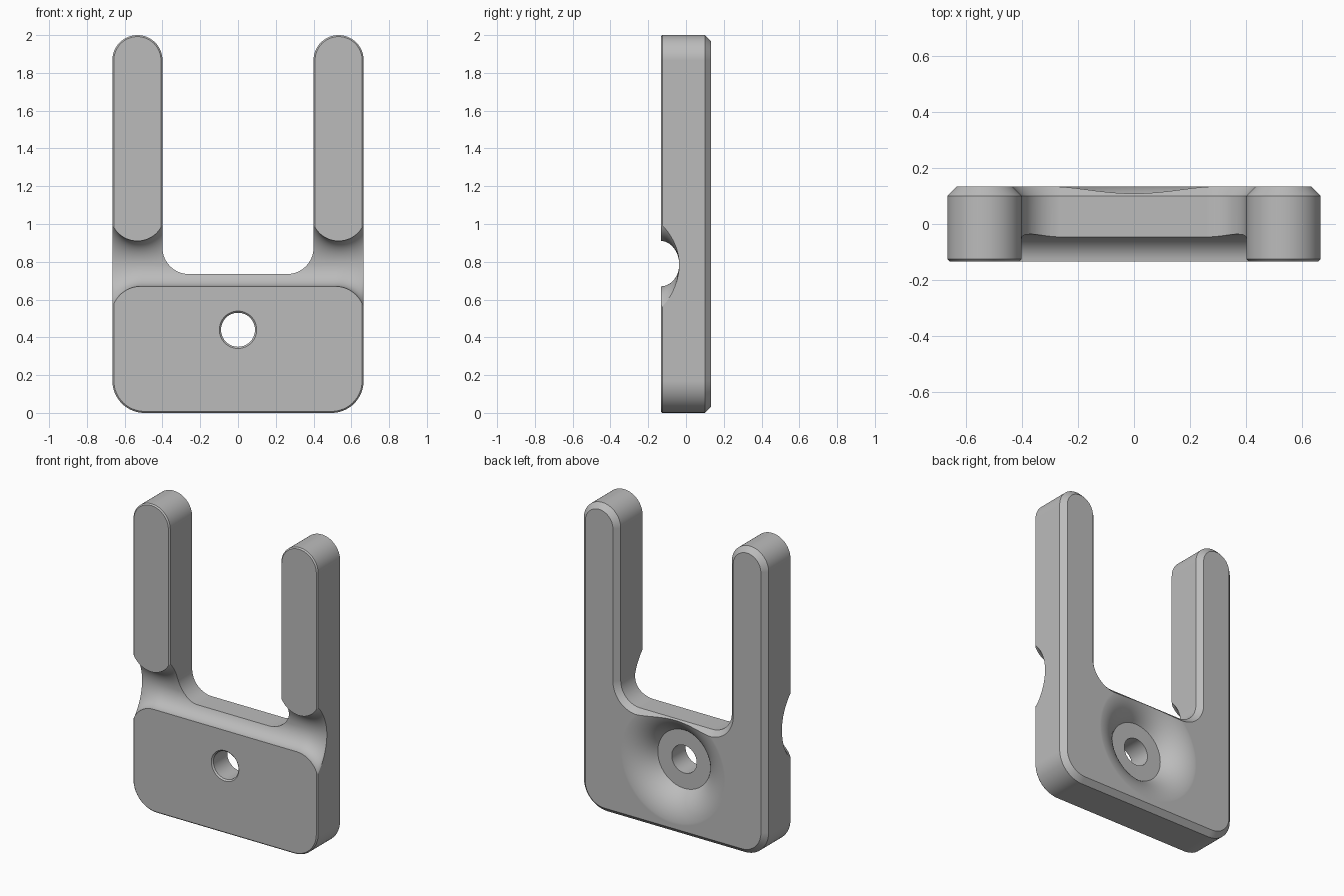
import bpy, bmesh
from math import sin, cos, pi, sqrt, radians

cube = bpy.data.objects.get("Cube")
if cube:
    bpy.data.objects.remove(cube, do_unlink=True)

HALF_W, GAP, FLOOR, TOP = 0.665, 0.40, 0.735, 2.0
FRONT, BACK = -0.133, 0.133
ARM_R = (HALF_W - GAP) / 2
ARM_X = GAP + ARM_R
CHAMFER, EDGE = 0.033, 0.008


def make_object(name, bm):
    bmesh.ops.recalc_face_normals(bm, faces=bm.faces)
    mesh = bpy.data.meshes.new(name)
    bm.to_mesh(mesh)
    bm.free()
    ob = bpy.data.objects.new(name, mesh)
    bpy.context.scene.collection.objects.link(ob)
    return ob


def loft(name, loops, closed=False):
    """Skin equal-length closed loops; cap the ends or join them into a ring."""
    bm = bmesh.new()
    rings = [[bm.verts.new(p) for p in loop] for loop in loops]
    n = len(rings[0])
    pairs = list(zip(rings, rings[1:])) + ([(rings[-1], rings[0])] if closed else [])
    for a, b in pairs:
        for i in range(n):
            j = (i + 1) % n
            bm.faces.new((a[i], a[j], b[j], b[i]))
    if not closed:
        bm.faces.new(rings[0])
        bm.faces.new(rings[-1])
    return make_object(name, bm)


def arc(cx, cz, r, a0, a1, steps):
    angles = [radians(a0 + (a1 - a0) * i / steps) for i in range(steps + 1)]
    return [(cx + r * cos(a), cz + r * sin(a)) for a in angles]


def outline(inset, y):
    """Fork outline, mirrored about x = 0, shrunk by inset."""
    corner, fillet = 0.17, 0.14
    half = arc(HALF_W - corner, corner, corner - inset, -90, 0, 16)
    half += arc(ARM_X, TOP - ARM_R, ARM_R - inset, 0, 180, 32)
    half += arc(GAP - fillet, FLOOR + fillet, fillet + inset, 0, -90, 16)
    points = half + [(-x, z) for x, z in reversed(half)]
    return [(x, y, z) for x, z in points]


# Fork plate: fine front edge, wide back chamfer
plate = loft("fork_plate", [
    outline(EDGE, FRONT), outline(0, FRONT + EDGE),
    outline(0, BACK - CHAMFER), outline(CHAMFER, BACK)])


# Front groove: flares around the pad ends and lower pad corners
def groove_section(x):
    mid, depth, steps = 0.785, 0.098, 24
    ax = min(abs(x), HALF_W)
    dx = max(ax, GAP) - ARM_X
    up = 1.0525 - sqrt(0.1425 ** 2 - dx ** 2) - mid
    cr = 0.155
    down = mid - (0.515 + sqrt(cr ** 2 - max(0, ax - 0.515) ** 2))
    loop = []
    for i in range(steps + 1):
        a = pi * i / steps
        size = up if a < pi / 2 else down
        power = 1 + 0.8 * min(1, max(0, (size - 0.125) / 0.09))
        loop.append((x, FRONT - 0.001 + depth * max(0, sin(a)) ** power,
                     mid + size * cos(a)))
    return loop + [(x, -0.3, loop[-1][2]), (x, -0.3, loop[0][2])]


arm_xs = [GAP + (HALF_W - GAP) * (1 - cos(pi * i / 28)) / 2 for i in range(29)]
right_xs = [0.2] + arm_xs + [0.75]
groove = loft("groove_cutter",
              [groove_section(x) for x in [-v for v in reversed(right_xs)] + right_xs])

# Back dish with rounded wall, flat seat and through hole
RIM, SEAT, DEEP, HOLE = 0.39, 0.19, 0.115, 0.09
run = RIM - SEAT
wall_r = (run ** 2 + DEEP ** 2) / (2 * DEEP)
profile = [(0.001, 0.3), (RIM, 0.3)]
for i in range(17):
    u = run * i / 16
    profile.append((RIM - u, BACK + 0.0004 - wall_r + sqrt(wall_r ** 2 - u ** 2)))
profile += [(HOLE, BACK - DEEP), (HOLE, FRONT + 0.009),
            (HOLE + 0.01, FRONT - 0.001), (HOLE + 0.01, -0.3), (0.001, -0.3)]
profile = profile[1:-1]
turns = [2 * pi * k / 72 for k in range(72)]
dish = loft("dish_cutter", [[(r * cos(t), y, 0.44 + r * sin(t)) for t in turns]
                            for r, y in profile])

# Carve the plate and discard the cutters
for cutter in (groove, dish):
    mod = plate.modifiers.new(cutter.name, 'BOOLEAN')
    mod.operation, mod.solver, mod.object = 'DIFFERENCE', 'EXACT', cutter
carved = bpy.data.meshes.new_from_object(
    plate.evaluated_get(bpy.context.evaluated_depsgraph_get()))
plate.modifiers.clear()
plate.data = carved
for cutter in (groove, dish):
    bpy.data.objects.remove(cutter, do_unlink=True)

# Smooth curved walls, keep edges crisp
carved.shade_smooth()
carved.set_sharp_from_angle(angle=radians(28))
weighted = plate.modifiers.new("weighted_normals", 'WEIGHTED_NORMAL')
weighted.keep_sharp = True

# Grey finish
GREY = (0.5, 0.5, 0.5, 1)
mat = bpy.data.materials.new("plain_grey")
mat.use_nodes = True
mat.diffuse_color = GREY
mat.node_tree.nodes["Principled BSDF"].inputs["Base Color"].default_value = GREY
carved.materials.clear()
carved.materials.append(mat)
